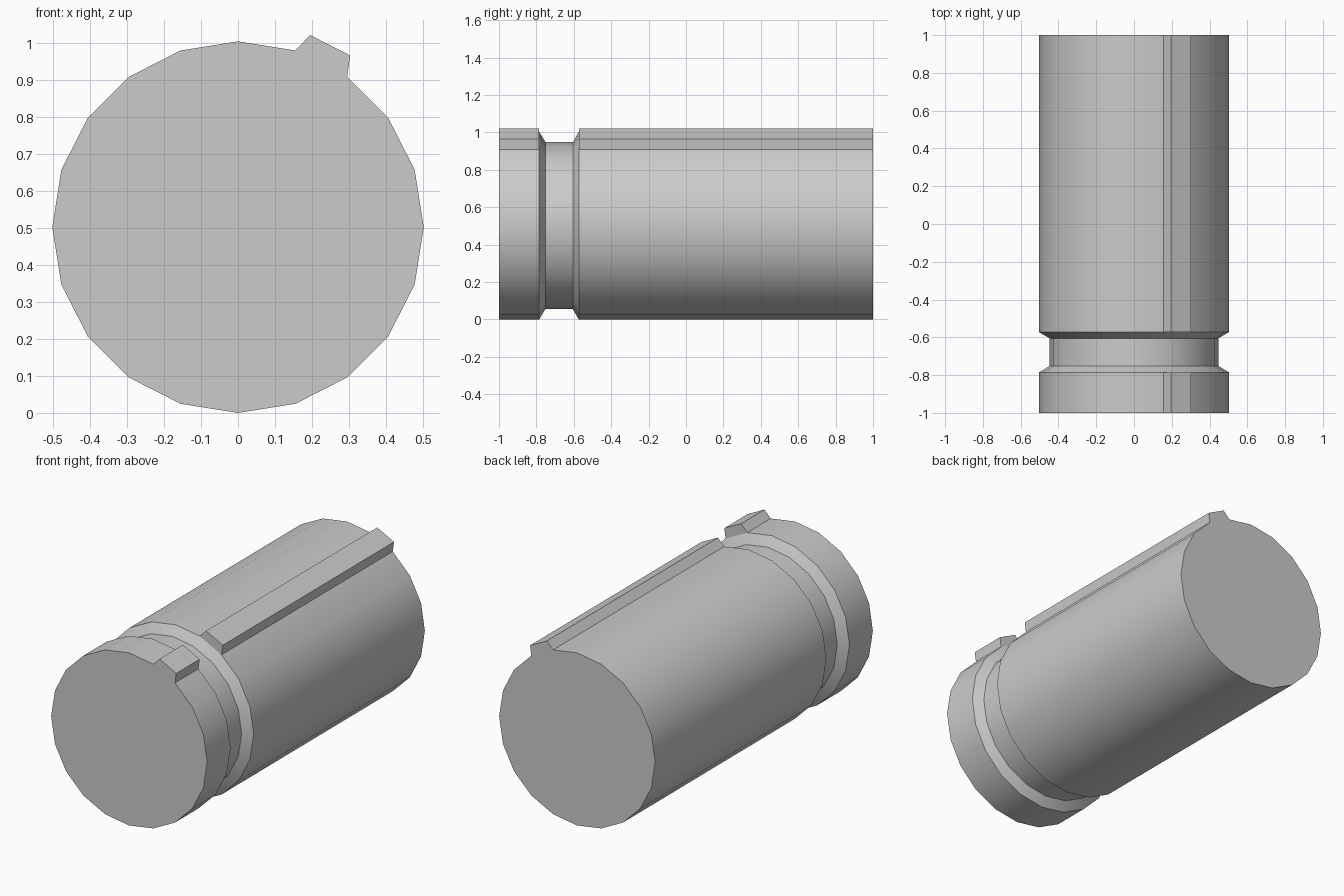
import bpy, bmesh, math

if "Cube" in bpy.data.objects:
    bpy.data.objects.remove(bpy.data.objects["Cube"])

SIDES, CZ = 20, 0.502
# (y, radius) stations along the barrel, including the chamfered groove
PROFILE = [(-1, 0.502), (-0.785, 0.502), (-0.752, 0.447),
           (-0.605, 0.447), (-0.573, 0.502), (1, 0.502)]

bm = bmesh.new()

# Grooved barrel
rings = []
for y, r in PROFILE:
    ring = []
    for i in range(SIDES):
        a = 2 * math.pi * i / SIDES
        ring.append(bm.verts.new((r * math.cos(a), y, CZ + r * math.sin(a))))
    rings.append(ring)
key_faces = []
for k in range(len(rings) - 1):
    for i in range(SIDES):
        j = (i + 1) % SIDES
        f = bm.faces.new((rings[k][i], rings[k][j], rings[k + 1][j], rings[k + 1][i]))
        # the side between 54 and 72 degrees carries the raised key
        if i == 3 and k in (0, 4):
            key_faces.append(f)
bm.faces.new(rings[0])
bm.faces.new(rings[-1])
bmesh.ops.recalc_face_normals(bm, faces=bm.faces)

# Raised key, interrupted by the groove
for f in bmesh.ops.extrude_discrete_faces(bm, faces=key_faces)["faces"]:
    for v in f.verts:
        v.co.x, v.co.z = (0.195, 1.021) if v.co.x < 0.22 else (0.303, 0.966)
bmesh.ops.recalc_face_normals(bm, faces=bm.faces)

mesh = bpy.data.meshes.new("grooved_barrel")
bm.to_mesh(mesh)
bm.free()
barrel = bpy.data.objects.new("grooved_barrel", mesh)
bpy.context.collection.objects.link(barrel)
bpy.context.view_layer.objects.active = barrel
barrel.select_set(True)
bpy.ops.object.shade_smooth_by_angle(angle=math.radians(30))
